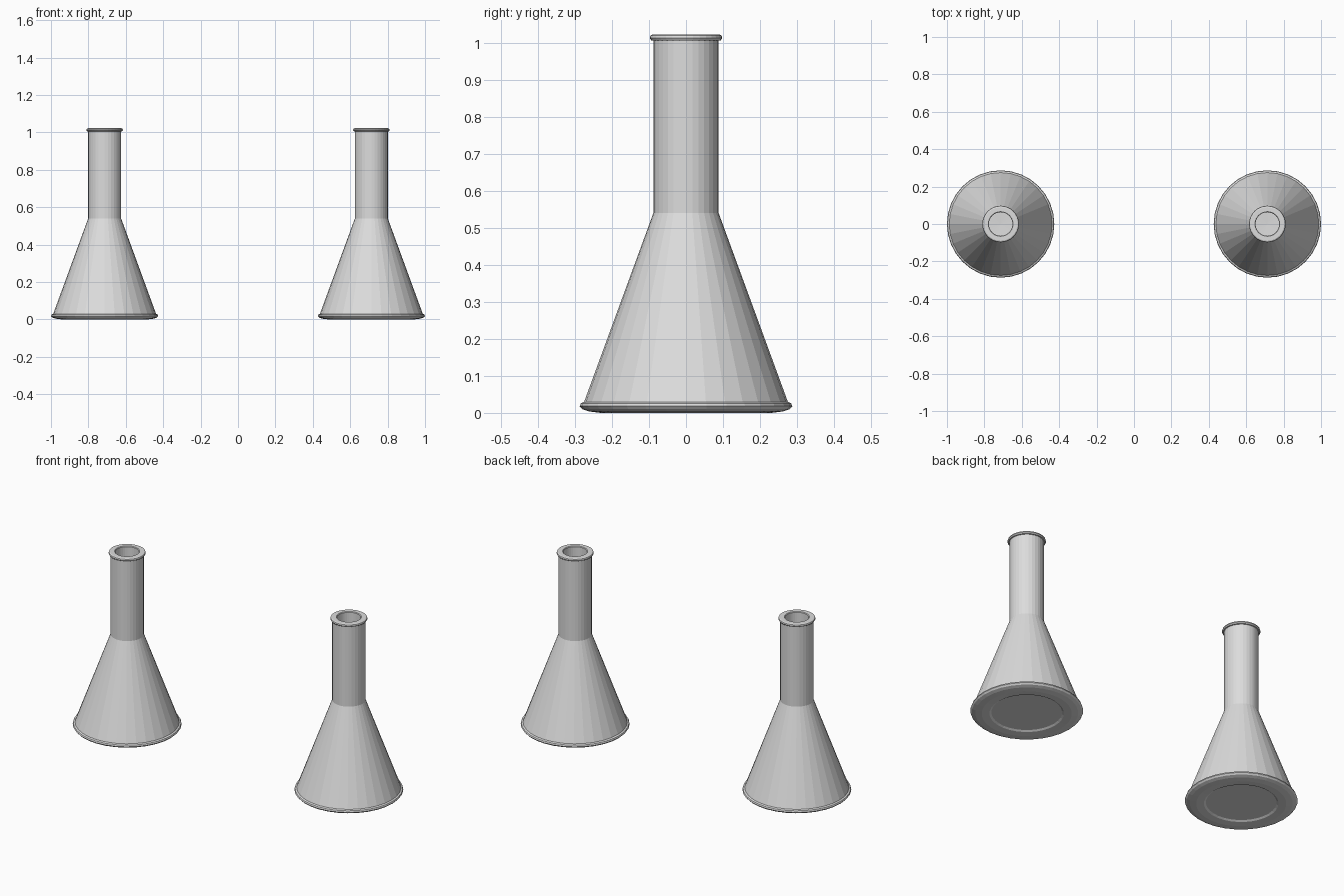
import bpy
import bmesh
import math

cube = bpy.data.objects.get("Cube")
if cube:
    bpy.data.objects.remove(cube, do_unlink=True)

SIDES = 32

# One pale grey for the whole vessel
grey = bpy.data.materials.new("pale_grey")
grey.use_nodes = True
colour = (0.72, 0.72, 0.72, 1)
grey.diffuse_color = colour
grey.node_tree.nodes["Principled BSDF"].inputs["Base Color"].default_value = colour

# Radius and height, from the underside centre, round the outside, to the inner floor
underside = [(0, 0.008), (0.18, 0.008), (0.19, 0.002), (0.23, 0.0)]
foot_rim = [(0.262, 0.004), (0.28, 0.01), (0.287, 0.018), (0.284, 0.026), (0.275, 0.03)]
body_and_neck = [(0.088, 0.54), (0.088, 1.005)]
lip = [(0.094, 1.006), (0.098, 1.012), (0.096, 1.019), (0.09, 1.022), (0.066, 1.022)]
inside = [(0.063, 1.018), (0.063, 0.54), (0.25, 0.05), (0, 0.04)]
profile = underside + foot_rim + body_and_neck + lip + inside


def lathe(name, points):
    """Spin a profile about the z axis into a closed mesh."""
    bm = bmesh.new()
    verts = [bm.verts.new((r, 0, z)) for r, z in points]
    edges = [bm.edges.new(pair) for pair in zip(verts, verts[1:])]
    bmesh.ops.spin(bm, geom=verts + edges, cent=(0, 0, 0), axis=(0, 0, 1),
                   angle=math.tau, steps=SIDES)
    bmesh.ops.remove_doubles(bm, verts=bm.verts, dist=0.0005)
    bmesh.ops.recalc_face_normals(bm, faces=bm.faces)
    mesh = bpy.data.meshes.new(name)
    bm.to_mesh(mesh)
    bm.free()
    mesh.materials.append(grey)
    return mesh


# A matching pair of flasks, standing side by side
flask_mesh = lathe("flask", profile)
for name, x in (("left_flask", 0.713), ("right_flask", -0.713)):
    flask = bpy.data.objects.new(name, flask_mesh)
    flask.location.x = x
    bpy.context.collection.objects.link(flask)
